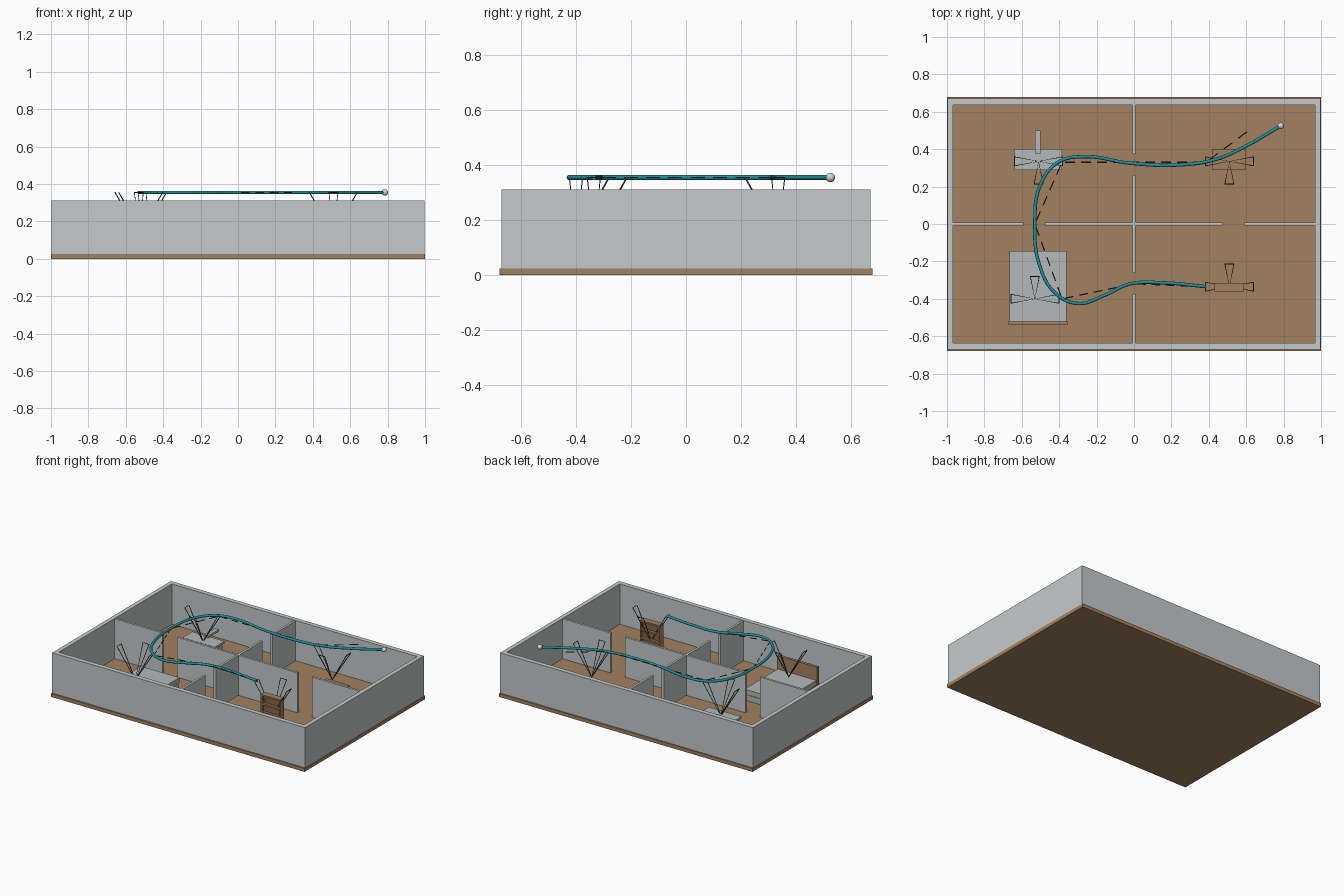
import bpy
from mathutils import Vector

if "Cube" in bpy.data.objects:
    bpy.data.objects.remove(bpy.data.objects["Cube"], do_unlink=True)


def material(name, r, g, b):
    m = bpy.data.materials.new(name)
    m.use_nodes = True
    m.diffuse_color = (r, g, b, 1)
    m.node_tree.nodes["Principled BSDF"].inputs["Base Color"].default_value = (r, g, b, 1)
    return m


WOOD = material("wood_brown", .36, .22, .115)
DARK_WOOD = material("dark_wood", .24, .13, .06)
WALL = material("wall_grey", .56, .59, .59)
FABRIC = material("furniture_grey", .46, .48, .48)
TEAL = material("path_teal", .015, .28, .33)
DARK = material("dark_grey", .04, .04, .045)
PEARL = material("pale_grey", .7, .7, .69)


def box(name, mat, x0, x1, y0, y1, z0, z1):
    bpy.ops.mesh.primitive_cube_add(size=1, location=((x0 + x1) / 2, (y0 + y1) / 2, (z0 + z1) / 2))
    ob = bpy.context.object
    ob.name = name
    ob.scale = (x1 - x0, y1 - y0, z1 - z0)
    ob.data.materials.append(mat)
    return ob


def tube(name, mat, paths, radius, spline="POLY", cyclic=False, sides=1):
    cu = bpy.data.curves.new(name, "CURVE")
    cu.dimensions = "3D"
    cu.bevel_depth = radius
    cu.bevel_resolution = sides
    cu.use_fill_caps = True
    for pts in paths:
        sp = cu.splines.new(spline)
        if spline == "BEZIER":
            sp.bezier_points.add(len(pts) - 1)
            for bp, p in zip(sp.bezier_points, pts):
                bp.co = p
                bp.handle_left_type = bp.handle_right_type = "AUTO"
        else:
            sp.points.add(len(pts) - 1)
            for q, p in zip(sp.points, pts):
                q.co = (*p, 1)
            sp.use_cyclic_u = cyclic
    ob = bpy.data.objects.new(name, cu)
    bpy.context.collection.objects.link(ob)
    cu.materials.append(mat)
    return ob


# Floor slab and outer walls
FLOOR, TOP = .025, .312
box("floor", WOOD, -1, 1, -.678, .678, 0, FLOOR)
for s, side in ((-1, "right"), (1, "left")):
    box(side + "_wall", WALL, *sorted((s * .968, s * .998)), -.637, .637, FLOOR, TOP)
for s, side in ((-1, "front"), (1, "back")):
    box(side + "_wall", WALL, -.998, .998, *sorted((s * .637, s * .67)), FLOOR, TOP)

# Partition walls with door gaps
for a, b in ((-.968, -.59), (-.475, .475), (.59, .968)):
    box("long_partition", WALL, a, b, -.008, .008, FLOOR, TOP - .002)
for a, b in ((-.637, -.375), (-.262, .262), (.375, .637)):
    box("cross_partition", WALL, -.008, .008, a, b, FLOOR, TOP - .003)

# Bed
box("bed_base", FABRIC, -.66, -.365, -.52, -.15, FLOOR, .065)
box("mattress", FABRIC, -.665, -.36, -.52, -.145, .07, .105)
box("headboard", WOOD, -.67, -.355, -.54, -.52, FLOOR, .2)

# Bookcase
for x in (.43, .575):
    box("bookcase_side", WOOD, x, x + .01, -.36, -.315, FLOOR, .28)
for i in range(5):
    z = FLOOR + i * .061
    box("bookcase_shelf", WOOD, .44, .575, -.36, -.315, z, z + .011)
box("bookcase_panel", DARK_WOOD, .44, .575, -.342, -.334, FLOOR, .275)

# Desk with side arm
box("desk_top", FABRIC, -.64, -.385, .29, .4, .135, .15)
box("desk_body", FABRIC, -.63, -.395, .3, .39, FLOOR, .135)
box("desk_arm", FABRIC, -.53, -.5, .375, .5, .15, .165)

# Low table
box("table_top", WOOD, .42, .6, .29, .4, .085, .1)
for x in (.425, .58):
    for y in (.295, .38):
        box("table_leg", WOOD, x, x + .015, y, y + .015, FLOOR, .085)

# Sensor fans: three upright splayed triangles at each stop
LEVEL, APEX = .355, .14
for cx, cy in ((.51, -.335), (-.53, -.4), (-.51, .335), (.51, .335)):
    inner = -1 if cx > 0 else 1
    toward = -1 if cy > 0 else 1
    for dx, dy, mat in ((inner, 0, TEAL), (-inner, 0, DARK), (0, toward, DARK)):
        end = Vector((cx + dx * .128, cy + dy * .12, LEVEL))
        across = Vector((dy, dx, 0)) * .024
        tube("sensor_fan", mat, [[(cx, cy, APEX), end - across, end + across]], .003, cyclic=True)

# Smooth route and its end ball
route = ((.385, -.335), (.165, -.315), (-.02, -.32), (-.155, -.38), (-.3, -.425),
         (-.42, -.37), (-.505, -.22), (-.53, 0), (-.5, .21), (-.405, .33),
         (-.27, .36), (-.02, .325), (.22, .315), (.435, .345), (.595, .415), (.785, .525))
tube("smooth_route", TEAL, [[(x, y, LEVEL) for x, y in route]], .009, "BEZIER", sides=3)
bpy.ops.mesh.primitive_uv_sphere_add(segments=24, ring_count=12, radius=.017, location=(.785, .525, LEVEL))
ball = bpy.context.object
ball.name = "route_end_ball"
ball.data.materials.append(PEARL)
bpy.ops.object.shade_smooth()

# Dashed straight route
stops = [Vector((x, y, LEVEL)) for x, y in (
    (.385, -.335), (0, -.32), (-.385, -.4), (-.53, 0), (-.385, .33), (.385, .33), (.62, .505))]
dashes = []
for a, b in zip(stops, stops[1:]):
    n = max(1, round((b - a).length / .085))
    for i in range(n):
        dashes.append([a.lerp(b, (i + .2) / n), a.lerp(b, (i + .8) / n)])
tube("dashed_route", DARK, dashes, .003)
